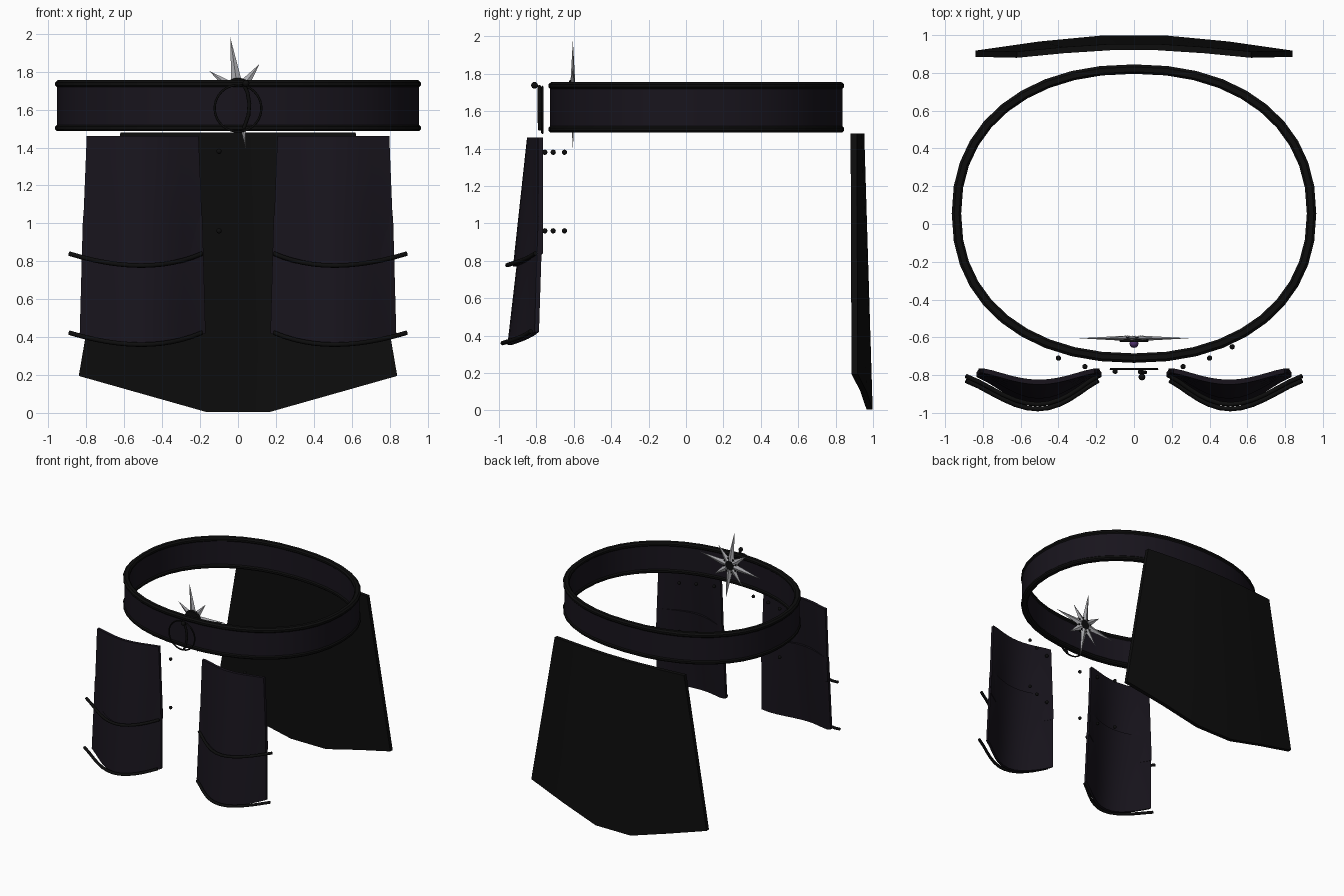
import bpy, bmesh, math
from mathutils import Vector

if "Cube" in bpy.data.objects:
    bpy.data.objects.remove(bpy.data.objects["Cube"])


def material(name, rgb):
    m = bpy.data.materials.new(name)
    m.diffuse_color = (*rgb, 1)
    m.use_nodes = True
    m.node_tree.nodes["Principled BSDF"].inputs["Base Color"].default_value = m.diffuse_color
    return m


LEATHER = material("leather", (0.009, 0.007, 0.012))
BLACK = material("black", (0.004, 0.004, 0.004))
STEEL = material("steel", (0.42, 0.42, 0.44))
PURPLE = material("purple", (0.08, 0.03, 0.16))


def make(name, verts, faces, mat, smooth=True):
    me = bpy.data.meshes.new(name)
    me.from_pydata(verts, [], faces)
    bm = bmesh.new()
    bm.from_mesh(me)
    bmesh.ops.recalc_face_normals(bm, faces=bm.faces)
    bm.to_mesh(me)
    bm.free()
    me.materials.append(mat)
    ob = bpy.data.objects.new(name, me)
    bpy.context.collection.objects.link(ob)
    if smooth:
        bpy.ops.object.select_all(action='DESELECT')
        bpy.context.view_layer.objects.active = ob
        ob.select_set(True)
        bpy.ops.object.shade_smooth_by_angle(angle=math.radians(35))
    return ob


def oval_ring(name, profile, mat, n=40):
    """Sweep a closed (offset, z) profile round the waist oval."""
    k = len(profile)
    verts, faces = [], []
    for i in range(n):
        t = 2 * math.pi * i / n
        c, s = math.cos(t), math.sin(t)
        for off, z in profile:
            verts.append((math.copysign(abs(c) ** 0.91, c) * (0.96 + off),
                          0.055 + math.copysign(abs(s) ** 0.91, s) * (0.785 + off), z))
        for j in range(k):
            a, b = i * k, (i + 1) % n * k
            faces.append((a + j, a + (j + 1) % k, b + (j + 1) % k, b + j))
    return make(name, verts, faces, mat)


def slab(name, us, rows, front, thick, mat):
    """Closed thick sheet; front(u, v) gives the outer surface, thick is along y."""
    vs = [i / rows for i in range(rows + 1)]
    n, m = len(us), len(vs)
    outer = [Vector(front(u, v)) for v in vs for u in us]
    verts = outer + [p + Vector((0, thick, 0)) for p in outer]
    q = n * m
    faces = []
    for r in range(m - 1):
        for c in range(n - 1):
            f = (r * n + c, r * n + c + 1, (r + 1) * n + c + 1, (r + 1) * n + c)
            faces += [f, tuple(i + q for i in reversed(f))]
    rim = (list(range(n)) + [r * n + n - 1 for r in range(1, m)]
           + [(m - 1) * n + c for c in range(n - 2, -1, -1)] + [r * n for r in range(m - 2, 0, -1)])
    for a, b in zip(rim, rim[1:] + rim[:1]):
        faces.append((a, b, b + q, a + q))
    return make(name, verts, faces, mat)


def tube(name, pts, radius, mat, cyclic=False):
    cu = bpy.data.curves.new(name, 'CURVE')
    cu.dimensions = '3D'
    cu.bevel_depth, cu.bevel_resolution = radius, 2
    cu.use_fill_caps = True
    sp = cu.splines.new('POLY')
    sp.points.add(len(pts) - 1)
    for p, co in zip(sp.points, pts):
        p.co = (*co, 1)
    sp.use_cyclic_u = cyclic
    cu.materials.append(mat)
    ob = bpy.data.objects.new(name, cu)
    bpy.context.collection.objects.link(ob)


def ball(name, loc, r, mat, scale=(1, 1, 1)):
    bpy.ops.mesh.primitive_uv_sphere_add(segments=12, ring_count=8, radius=r, location=loc)
    ob = bpy.context.object
    ob.name, ob.scale = name, scale
    ob.data.materials.append(mat)
    bpy.ops.object.shade_smooth()


def lerp(a, b, t):
    return a + (b - a) * t


# Belt band with chamfered trim at both edges
oval_ring("belt_band", [(-0.004, 1.5), (-0.004, 1.74), (-0.036, 1.74), (-0.036, 1.5)], LEATHER)
for label, z in (("upper", 1.738), ("lower", 1.506)):
    oval_ring("belt_trim_" + label, [(0.005, z - 0.01), (0.005, z + 0.005), (-0.008, z + 0.017),
              (-0.034, z + 0.017), (-0.045, z + 0.005), (-0.045, z - 0.01),
              (-0.034, z - 0.02), (-0.004, z - 0.02)], BLACK)

# Back skirt panel: flared, faceted, with a pointed lower hem
HEM = {0.2: 0.005, 0.6: 0.1, 1.0: 0.195}
BOW = {0.2: 0.0, 0.6: 0.4, 1.0: 1.0}


def skirt(u, v):
    a = round(abs(u), 1)
    w = 0.62 + 0.22 * min(v, 1)
    y = lerp(0.92 - 0.04 * BOW[a], 0.965 - 0.08 * BOW[a], v)
    return u * w, y, lerp(1.48, HEM[a], v)


slab("back_skirt", [-1, -0.6, -0.2, 0.2, 0.6, 1], 1, skirt, 0.033, BLACK)

# Two overlapping plates and two rolled trims hang at each side of the front
US = [-1 + i / 6 for i in range(13)]


def plate(side, top, bot):
    def f(u, v):
        z0, h0, e0, b0 = top
        z1, h1, e1, b1 = bot
        arch = math.cos(math.pi * u / 2) ** 1.25 if abs(u) < 0.999 else 0
        z = lerp(z0, z1 - 0.07 * (1 - u * u), v)
        return side * (0.503 + lerp(h0, h1, v) * u), lerp(e0, e1, v) - lerp(b0, b1, v) * arch, z
    return f


for side, label in ((-1, "left"), (1, "right")):
    slab("upper_plate_" + label, US, 4,
         plate(side, (1.46, 0.295, -0.79, 0.06), (0.84, 0.32, -0.79, 0.135)), 0.026, LEATHER)
    slab("lower_plate_" + label, US, 4,
         plate(side, (1.04, 0.315, -0.79, 0.085), (0.42, 0.332, -0.81, 0.145)), 0.024, LEATHER)
    for part, z, ye, ym in (("upper", 0.84, -0.805, -0.955), ("lower", 0.423, -0.83, -0.98)):
        pts = []
        for u in US:
            arch = math.cos(math.pi * u / 2) ** 1.2 if abs(u) < 0.999 else 0
            pts.append((side * (0.54 + 0.35 * u - 0.03 * (1 - u * u)), lerp(ye, ym, arch), z - 0.063 * (1 - u * u)))
        tube(part + "_plate_trim_" + label, pts, 0.012, BLACK)

# Rivets behind the plates
for x, y in ((-0.4, -0.71), (-0.26, -0.755), (-0.1, -0.78), (0.26, -0.755), (0.4, -0.71), (0.52, -0.65)):
    for z in (1.38, 0.96):
        ball("rivet", (x, y, z), 0.014, BLACK)

# Thin buckle hoop with a curved pin
tube("buckle_hoop", [(0.123 * math.cos(t), -0.768, 1.607 + 0.123 * math.sin(t))
     for t in (2 * math.pi * i / 40 for i in range(40))], 0.006, BLACK, True)
tube("buckle_pin", [(0.03, -0.785, 1.735), (0.05, -0.785, 1.69), (0.06, -0.785, 1.63),
     (0.055, -0.785, 1.57), (0.03, -0.78, 1.5)], 0.01, BLACK)
ball("pin_tip", (0.042, -0.81, 1.738), 0.018, BLACK)

# Eight-pointed star: ridged spikes alternating long and short
C = Vector((0, -0.605, 1.69))
for i in range(8):
    t = math.radians(98 + 45 * i)
    d = Vector((math.cos(t), 0, math.sin(t)))
    n = Vector((-d.z, 0, d.x))
    base = C + d * 0.04
    ridge = Vector((0, 0.014, 0))
    verts = [base + n * 0.03, base - ridge, base - n * 0.03, base + ridge,
             C + d * (0.295 if i % 2 == 0 else 0.188)]
    make("star_spike", verts, [(0, 1, 4), (1, 2, 4), (2, 3, 4), (3, 0, 4), (3, 2, 1, 0)], STEEL, False)

# Star hub with a small gem
bpy.ops.mesh.primitive_cylinder_add(vertices=20, radius=0.066, depth=0.026, location=(0, -0.612, 1.69),
                                    rotation=(math.pi / 2, 0, 0))
bpy.context.object.name = "star_hub"
bpy.context.object.data.materials.append(BLACK)
tube("star_hub_rim", [C + Vector((0.07 * math.cos(t), -0.012, 0.07 * math.sin(t)))
     for t in (2 * math.pi * i / 24 for i in range(24))], 0.008, BLACK, True)
ball("star_gem", (0, -0.632, 1.69), 0.03, PURPLE, (0.8, 0.8, 1))
